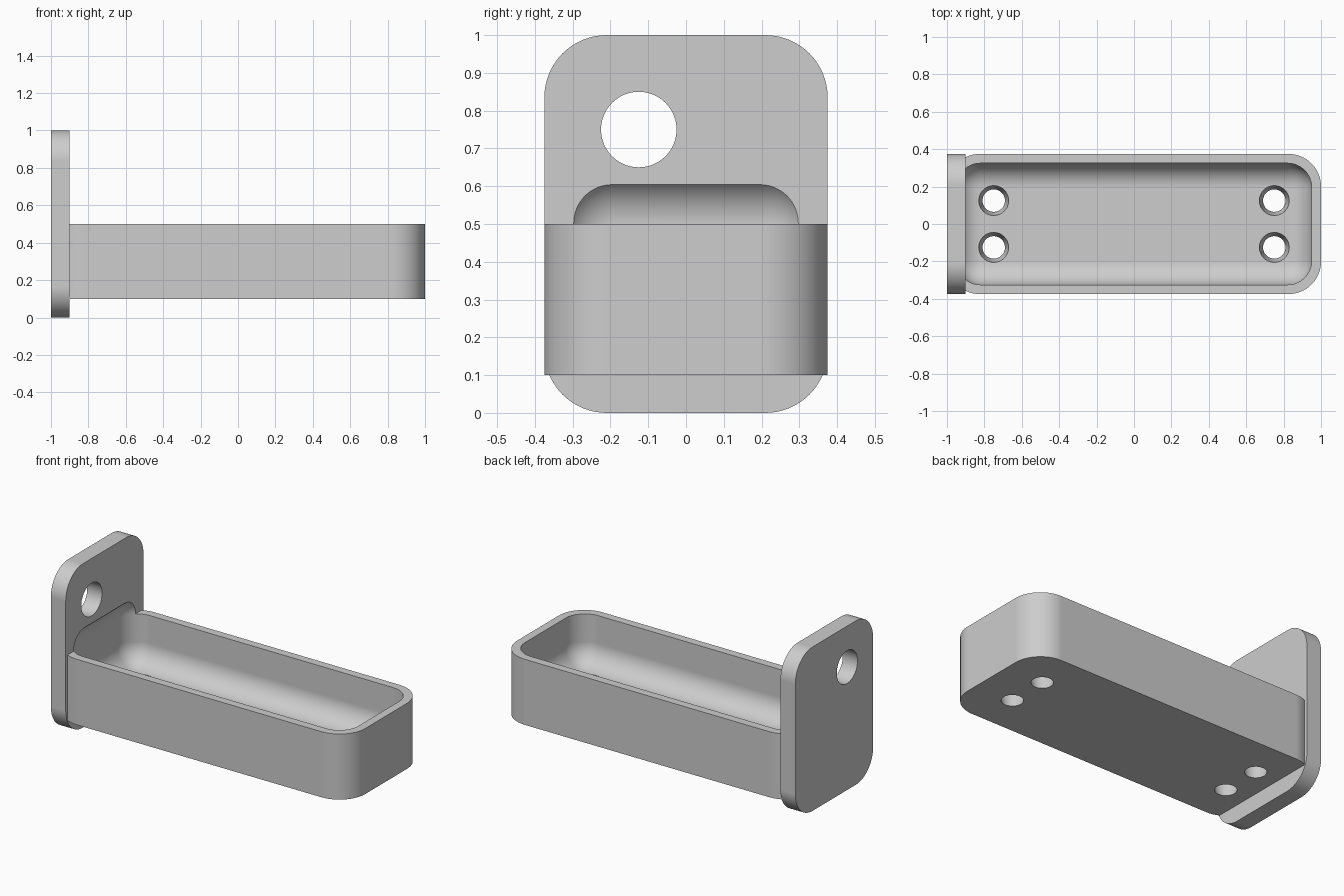
import bpy
import bmesh
import math
from mathutils import Matrix, Vector

if "Cube" in bpy.data.objects:
    bpy.data.objects.remove(bpy.data.objects["Cube"], do_unlink=True)

COLOUR = (0.61, 0.61, 0.61, 1)
grey = bpy.data.materials.new("plain_grey")
grey.use_nodes = True
grey.diffuse_color = COLOUR
grey.node_tree.nodes["Principled BSDF"].inputs["Base Color"].default_value = COLOUR


def add_object(name, bm):
    bmesh.ops.recalc_face_normals(bm, faces=bm.faces)
    mesh = bpy.data.meshes.new(name)
    bm.to_mesh(mesh)
    bm.free()
    mesh.materials.append(grey)
    obj = bpy.data.objects.new(name, mesh)
    bpy.context.collection.objects.link(obj)
    return obj


def rounded_box(name, low, high, radius, axis=None, segments=16):
    """Box with the edges along one axis rounded, or every edge if axis is None."""
    low, high = Vector(low), Vector(high)
    bm = bmesh.new()
    bmesh.ops.create_cube(bm, size=1)
    bmesh.ops.scale(bm, vec=high - low, verts=bm.verts)
    bmesh.ops.translate(bm, vec=(low + high) / 2, verts=bm.verts)
    edges = [e for e in bm.edges if axis is None
             or abs(e.verts[0].co[axis] - e.verts[1].co[axis]) > 0.001]
    bmesh.ops.bevel(bm, geom=edges, offset=radius, offset_type='OFFSET',
                    segments=segments, profile=0.5, affect='EDGES')
    return add_object(name, bm)


def cone(name, centre, r_low, r_high, depth, rotation=Matrix()):
    bm = bmesh.new()
    bmesh.ops.create_cone(bm, cap_ends=True, segments=48, radius1=r_low, radius2=r_high,
                          depth=depth, matrix=Matrix.Translation(centre) @ rotation)
    return add_object(name, bm)


def combine(target, other, operation):
    mod = target.modifiers.new(operation.lower(), 'BOOLEAN')
    mod.operation = operation
    mod.solver = 'EXACT'
    mod.object = other
    bpy.context.view_layer.objects.active = target
    bpy.ops.object.modifier_apply(modifier=mod.name)
    bpy.data.objects.remove(other, do_unlink=True)


# Upright mounting plate joined with the solid tray block
bracket = rounded_box("tray_with_mounting_plate", (-1, -0.375, 0), (-0.9, 0.375, 1), 0.165, axis=0)
tray = rounded_box("tray_block", (-0.998, -0.375, 0.1), (1, 0.375, 0.5), 0.175, axis=2)
combine(bracket, tray, 'UNION')

# Filleted hollow, which also bites into the plate
hollow = rounded_box("hollow_cutter", (-0.95, -0.325, 0.2), (0.95, 0.325, 0.632), 0.13)
combine(bracket, hollow, 'DIFFERENCE')

# Round hole through the plate
plate_hole = cone("plate_hole_cutter", (-0.95, -0.125, 0.75), 0.1, 0.1, 0.3,
                  Matrix.Rotation(math.pi / 2, 4, 'Y'))
combine(bracket, plate_hole, 'DIFFERENCE')

# Four tapered drain holes in the floor
for x in (-0.75, 0.75):
    for y in (-0.125, 0.125):
        drain = cone("drain_cutter", (x, y, 0.15), 0.05, 0.09, 0.2)
        combine(bracket, drain, 'DIFFERENCE')

# Smooth shading with crisp edges
bpy.ops.object.select_all(action='DESELECT')
bracket.select_set(True)
bpy.context.view_layer.objects.active = bracket
bpy.ops.object.shade_smooth_by_angle(angle=math.radians(30))
weighted = bracket.modifiers.new("even_normals", 'WEIGHTED_NORMAL')
weighted.keep_sharp = True
